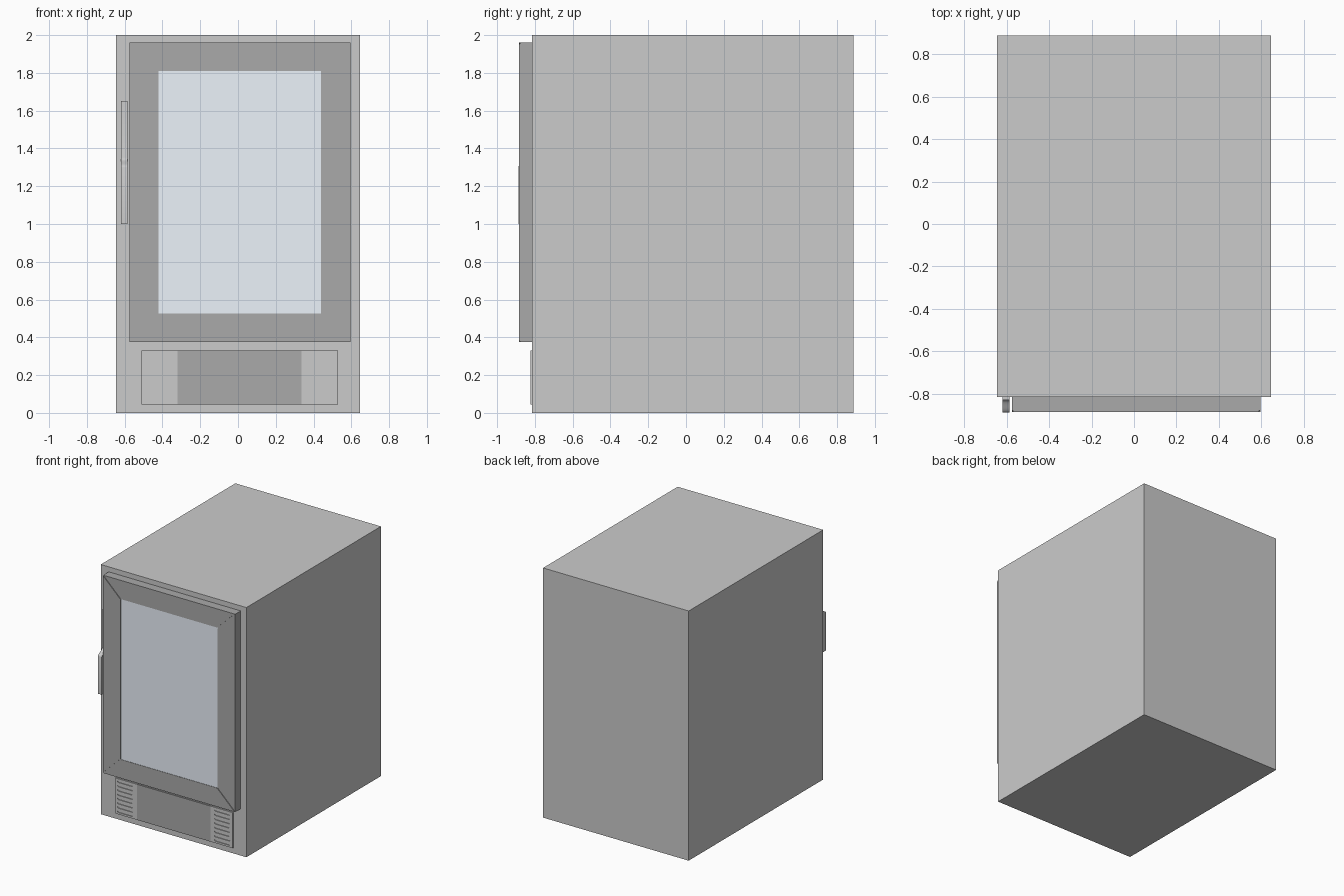
import bpy, bmesh, math
from mathutils import Vector

if "Cube" in bpy.data.objects:
    bpy.data.objects.remove(bpy.data.objects["Cube"])


def material(name, rgb):
    m = bpy.data.materials.new(name)
    m.diffuse_color = (*rgb, 1)
    m.use_nodes = True
    m.node_tree.nodes["Principled BSDF"].inputs["Base Color"].default_value = m.diffuse_color
    return m


DARK = material("dark_grey", (0.40, 0.40, 0.40))
GLASS = material("pale_glass", (0.84, 0.90, 0.97))


def finish(bm, name, mat=None):
    bmesh.ops.recalc_face_normals(bm, faces=bm.faces)
    me = bpy.data.meshes.new(name)
    bm.to_mesh(me)
    bm.free()
    ob = bpy.data.objects.new(name, me)
    bpy.context.collection.objects.link(ob)
    if mat:
        me.materials.append(mat)
    return ob


def add_prism(bm, points, offset):
    """Extrude a closed outline along an offset vector."""
    face = bm.faces.new([bm.verts.new(p) for p in points])
    ext = bmesh.ops.extrude_face_region(bm, geom=[face])
    verts = [g for g in ext["geom"] if isinstance(g, bmesh.types.BMVert)]
    bmesh.ops.translate(bm, verts=verts, vec=Vector(offset))


def box(name, x0, x1, y0, y1, z0, z1, mat=None):
    bm = bmesh.new()
    add_prism(bm, [(x0, y0, z0), (x1, y0, z0), (x1, y0, z1), (x0, y0, z1)], (0, y1 - y0, 0))
    return finish(bm, name, mat)


FACE = -0.815    # cabinet front
FRONT = -0.885   # door front

# Cabinet
box("cabinet", -0.645, 0.645, FACE, 0.887, 0, 2)

# Door: four mitred rails, each with a thin groove at the corners
X0, X1, Z0, Z1 = -0.575, 0.595, 0.375, 1.96
GX0, GX1, GZ0, GZ1 = -0.42, 0.44, 0.525, 1.81
outer = [(X0, Z0), (X1, Z0), (X1, Z1), (X0, Z1)]
inner = [(GX0, GZ0), (GX1, GZ0), (GX1, GZ1), (GX0, GZ1)]
box("door_core", X0, X1, FRONT + 0.006, FACE, Z0, Z1, DARK)
bm = bmesh.new()
for i in range(4):
    j = (i + 1) % 4
    a, b, c, d = (Vector(p) for p in (outer[i], outer[j], inner[j], inner[i]))
    gap = (b - a).normalized() * 0.006
    outline = [a + gap, b - gap, c - gap, d + gap]
    add_prism(bm, [(p.x, FRONT, p.y) for p in outline], (0, 0.008, 0))
finish(bm, "door_frame", DARK)
box("door_glass", GX0, GX1, FRONT + 0.003, FRONT + 0.01, GZ0, GZ1, GLASS)

# Handle: thin upper plate sweeping out into a thick lower grip
profile = [(FACE, 1.0), (-0.888, 1.0), (-0.888, 1.30)]
for k in range(1, 9):
    t = k / 8
    profile.append((-0.888 + 0.058 * (1 - math.cos(math.pi * t)) / 2, 1.30 + 0.05 * t))
profile += [(-0.83, 1.65), (FACE, 1.65)]
bm = bmesh.new()
add_prism(bm, [(-0.62, y, z) for y, z in profile], (0.034, 0, 0))
handle = finish(bm, "handle")
bpy.context.view_layer.objects.active = handle
handle.select_set(True)
bpy.ops.object.shade_smooth_by_angle(angle=math.radians(35))

# Lower vent panel: dark centre between two slotted grilles
PY = -0.824
box("vent_centre_panel", -0.32, 0.335, PY, FACE, 0.045, 0.33, DARK)
for side, x0, x1, s0, s1 in (("left", -0.51, -0.32, -0.49, -0.355),
                             ("right", 0.335, 0.53, 0.37, 0.505)):
    grille = box(side + "_grille", x0, x1, PY, FACE, 0.045, 0.33)
    bm = bmesh.new()
    r = 0.007
    for row in range(8):
        z = 0.067 + row * 0.0343
        arc = [math.pi * (0.5 + k / 6) for k in range(7)]
        pts = [(s0 + r + r * math.cos(a), PY - 0.01, z + r * math.sin(a)) for a in arc]
        pts += [(s1 - r - r * math.cos(a), PY - 0.01, z - r * math.sin(a)) for a in arc]
        add_prism(bm, pts, (0, 0.016, 0))
    cutter = finish(bm, side + "_slot_cutter")
    cutter.hide_render = True
    cutter.hide_set(True)
    mod = grille.modifiers.new("slots", "BOOLEAN")
    mod.operation = "DIFFERENCE"
    mod.solver = "EXACT"
    mod.object = cutter
